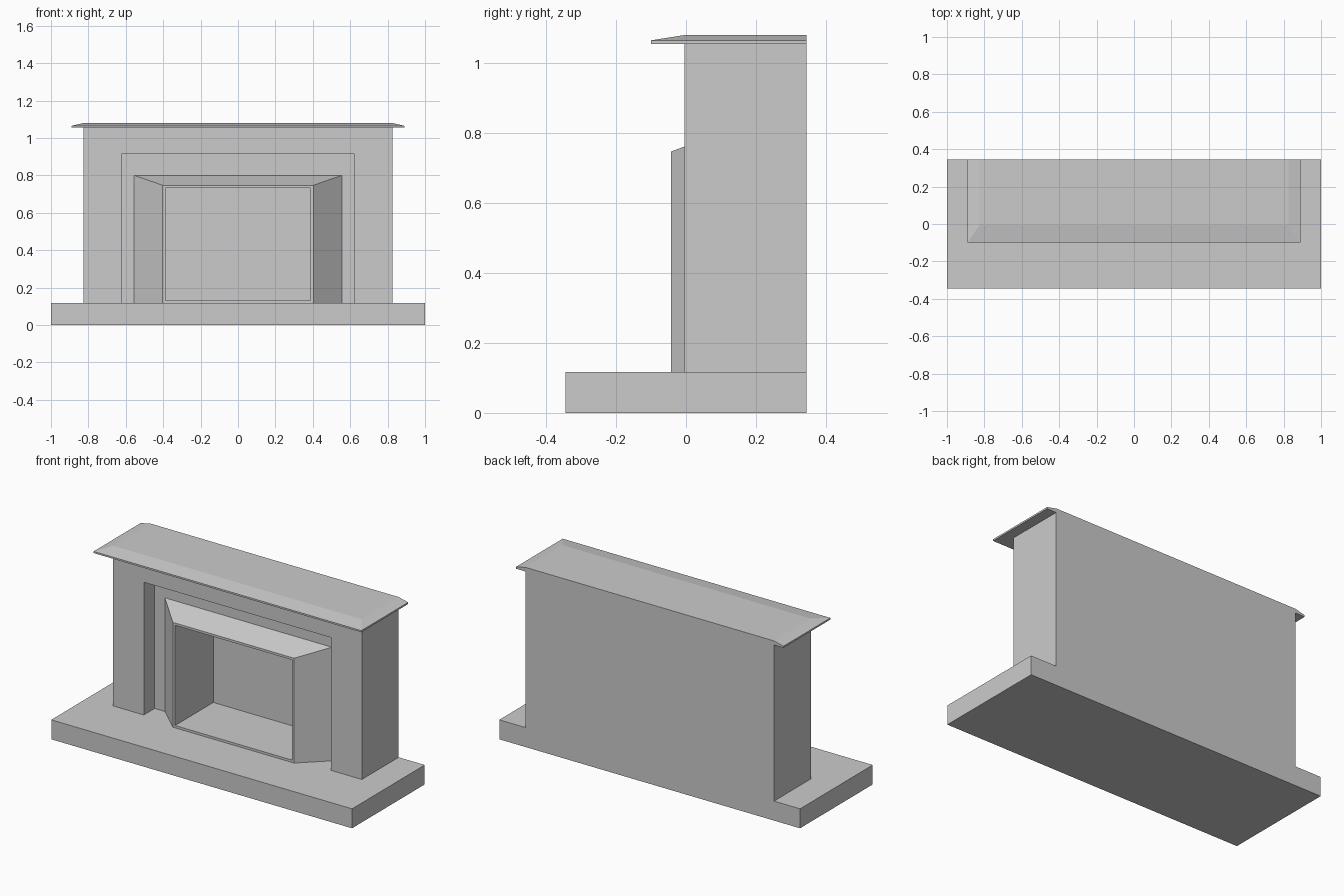
import bpy

if "Cube" in bpy.data.objects:
    bpy.data.objects.remove(bpy.data.objects["Cube"])


def loft(name, loops, closed, start_cap, end_cap):
    """Skin a row of matching point loops; optional end caps."""
    n = len(loops[0])
    verts = [p for loop in loops for p in loop]
    faces = []
    for i in range(len(loops) - 1):
        a, b = i * n, (i + 1) * n
        for k in range(n if closed else n - 1):
            m = (k + 1) % n
            faces.append((a + k, b + k, b + m, a + m))
    if start_cap:
        faces.append(tuple(range(n)))
    if end_cap:
        faces.append(tuple(reversed(range(len(verts) - n, len(verts)))))
    mesh = bpy.data.meshes.new(name)
    mesh.from_pydata(verts, [], faces)
    mesh.update()
    obj = bpy.data.objects.new(name, mesh)
    bpy.context.collection.objects.link(obj)
    return obj


def upright(hx, top, y, bottom=0.115):
    """Rectangle facing the front, drawn from bottom left over the top."""
    return [(-hx, y, bottom), (-hx, y, top), (hx, y, top), (hx, y, bottom)]


def flat(hx, front, z, back=0.345):
    """Horizontal rectangle."""
    return [(-hx, front, z), (-hx, back, z), (hx, back, z), (hx, front, z)]


# Hearth slab
loft("hearth", [flat(1.0, -0.345, 0), flat(1.0, -0.345, 0.117)], True, True, True)

# Chimney surround with a stepped-back arch recess, standing on the hearth
loft("surround", [upright(0.827, 1.055, 0.345), upright(0.827, 1.055, -0.005),
                  upright(0.623, 0.915, -0.005), upright(0.623, 0.915, 0.098),
                  upright(0.555, 0.80, 0.098)], False, True, False)

# Splayed firebox frame, thin rim and hollow fire chamber
loft("firebox", [upright(0.555, 0.80, 0.098), upright(0.403, 0.747, -0.043),
                 upright(0.388, 0.733, -0.043, 0.131),
                 upright(0.388, 0.733, 0.32, 0.131)], True, False, True)

# Mantel shelf with a shallow slope on the front and sides
loft("mantel", [flat(0.89, -0.10, 1.055), flat(0.89, -0.10, 1.065),
                flat(0.825, -0.005, 1.08)], True, True, True)
for name in ("hearth", "mantel"):
    # Horizontal loops run clockwise, so check their faces point outward
    mesh = bpy.data.objects[name].data
    if mesh.polygons[-1].normal.z < 0:
        mesh.flip_normals()
